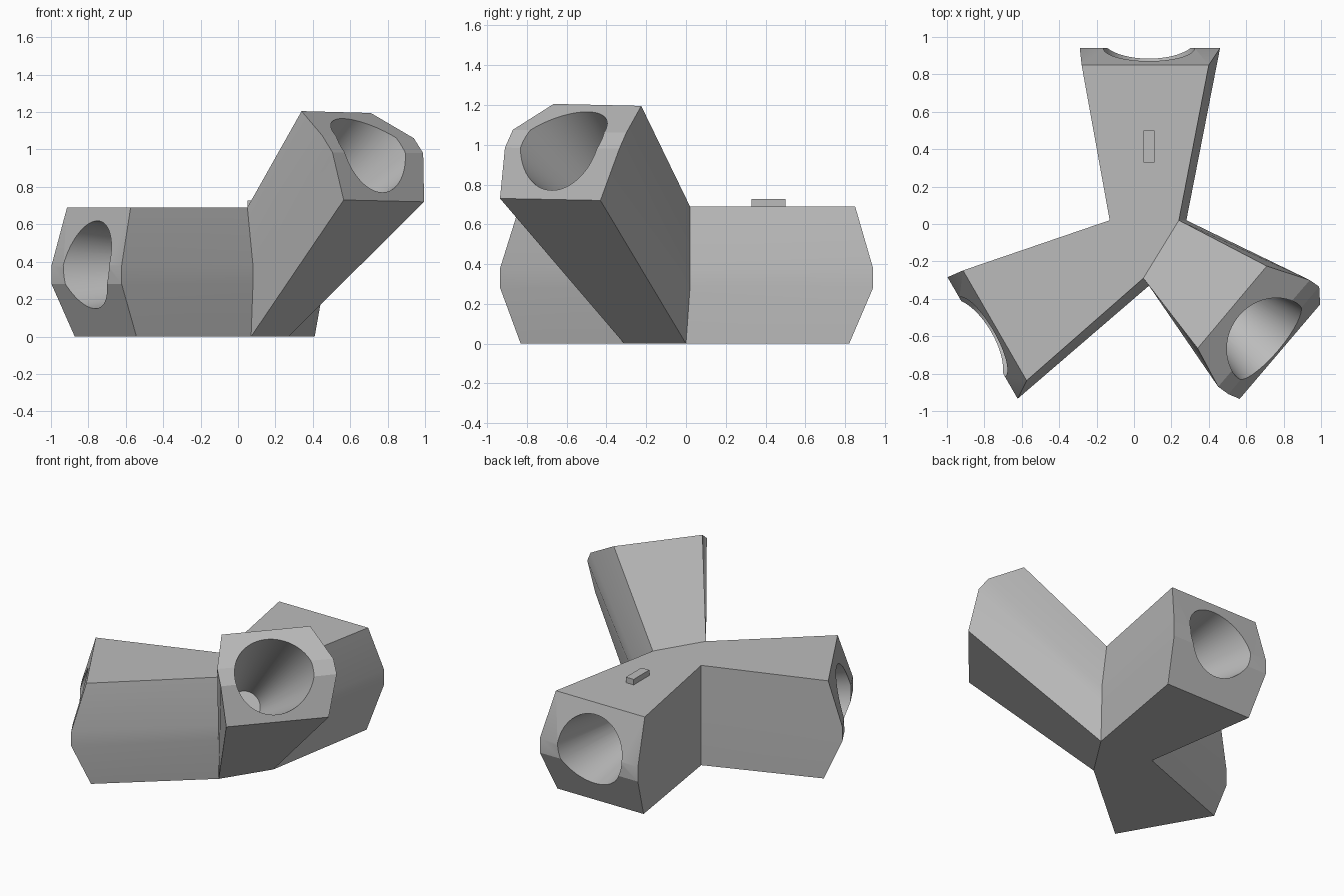
import bpy, bmesh
from math import radians
from mathutils import Vector, Matrix

if "Cube" in bpy.data.objects:
    bpy.data.objects.remove(bpy.data.objects["Cube"], do_unlink=True)

grey = bpy.data.materials.new("matte grey")
grey.use_nodes = True
grey.diffuse_color = (0.5, 0.5, 0.5, 1)
grey.node_tree.nodes["Principled BSDF"].inputs["Base Color"].default_value = (0.5, 0.5, 0.5, 1)

HUB = Vector((0.08, -0.09, 0))
LEVELS = (0.69, 0.38, 0.28, 0.0)


def make_object(name, bm):
    bmesh.ops.recalc_face_normals(bm, faces=bm.faces)
    mesh = bpy.data.meshes.new(name)
    bm.to_mesh(mesh)
    bm.free()
    mesh.materials.append(grey)
    ob = bpy.data.objects.new(name, mesh)
    bpy.context.collection.objects.link(ob)
    return ob


def column(points):
    """Vertical crease where two arms meet, one point per level."""
    return [body.verts.new((x, y, z)) for (x, y), z in zip(points, LEVELS)]


def level_end(angle, mirrored):
    """Left and right edge of the blunt end of a horizontal arm."""
    turn = Matrix.Rotation(radians(angle), 3, "Z")
    sides = ([], [])
    profile = ((-0.36, 0.32, 0.94), (-0.37, 0.38, 1.03), (-0.37, 0.38, 1.03), (-0.33, 0.33, 0.91))
    for (a, b, reach), z in zip(profile, LEVELS):
        if mirrored:
            a, b = -b, -a
        for side, off in zip(sides, (a, b)):
            side.append(body.verts.new(HUB + turn @ Vector((off, reach, z))))
    return sides


def strip(a, b):
    for i in range(len(a) - 1):
        body.faces.new((a[i], b[i], b[i + 1], a[i + 1]))


# Three-armed body
body = bmesh.new()
outer = column([(-0.13, 0.02)] * 4)
back = column([(0.24, 0.02), (0.28, 0.02), (0.28, 0.02), (0.27, 0.0)])
front = column([(0.05, -0.29), (0.08, -0.33), (0.08, -0.33), (0.07, -0.31)])

raised_end = (
    [body.verts.new(p) for p in ((0.71, -0.225, 1.195), (0.94, -0.30, 1.06),
                                 (0.99, -0.335, 0.98), (0.995, -0.43, 0.72))],
    [body.verts.new(p) for p in ((0.34, -0.665, 1.205), (0.45, -0.87, 1.075),
                                 (0.505, -0.91, 0.985), (0.565, -0.935, 0.73))])

arms = ((outer, back, level_end(0, False)),
        (front, outer, level_end(120, True)),
        (back, front, raised_end))
for crease_l, crease_r, (left, right) in arms:
    strip(crease_l, left)
    strip(left, right)
    strip(right, crease_r)
    for i in (0, -1):
        body.faces.new((crease_l[i], left[i], right[i], crease_r[i]))
for i in (0, -1):
    body.faces.new((outer[i], back[i], front[i]))
connector = make_object("connector_body", body)

# Tapered sockets, cut inward from each arm end
MOUTH, TIP, DEPTH, EXTRA = 0.245, 0.10, 0.85, 0.15
flare = MOUTH + (MOUTH - TIP) / DEPTH * EXTRA
centre = HUB + Vector((0, 0, 0.385))
mouths = [centre + Matrix.Rotation(radians(a), 3, "Z") @ Vector((0, 1.03, 0)) for a in (0, 120)]
mouths.append(Vector((0.68, -0.595, 0.98)))
for mouth in mouths:
    axis = (mouth - centre).normalized()
    bm = bmesh.new()
    bmesh.ops.create_cone(bm, cap_ends=True, segments=64, radius1=TIP, radius2=flare,
                          depth=DEPTH + EXTRA)
    middle = mouth + axis * (EXTRA - DEPTH) / 2
    place = Matrix.Translation(middle) @ axis.to_track_quat("Z", "Y").to_matrix().to_4x4()
    bmesh.ops.transform(bm, matrix=place, verts=bm.verts)
    cutter = make_object("socket_cutter", bm)
    cutter.hide_render = True
    mod = connector.modifiers.new("socket", "BOOLEAN")
    mod.operation = "DIFFERENCE"
    mod.solver = "EXACT"
    mod.object = cutter
    bpy.context.view_layer.objects.active = connector
    bpy.ops.object.modifier_apply(modifier=mod.name)
    bpy.data.objects.remove(cutter, do_unlink=True)

bpy.ops.object.select_all(action="DESELECT")
connector.select_set(True)
bpy.context.view_layer.objects.active = connector
bpy.ops.object.shade_smooth_by_angle(angle=radians(20))

# Small raised bar on the back arm
bm = bmesh.new()
bmesh.ops.create_cube(bm, size=1)
bmesh.ops.scale(bm, vec=(0.06, 0.17, 0.05), verts=bm.verts)
bmesh.ops.translate(bm, vec=(0.08, 0.415, 0.703), verts=bm.verts)
make_object("marker_bar", bm)
